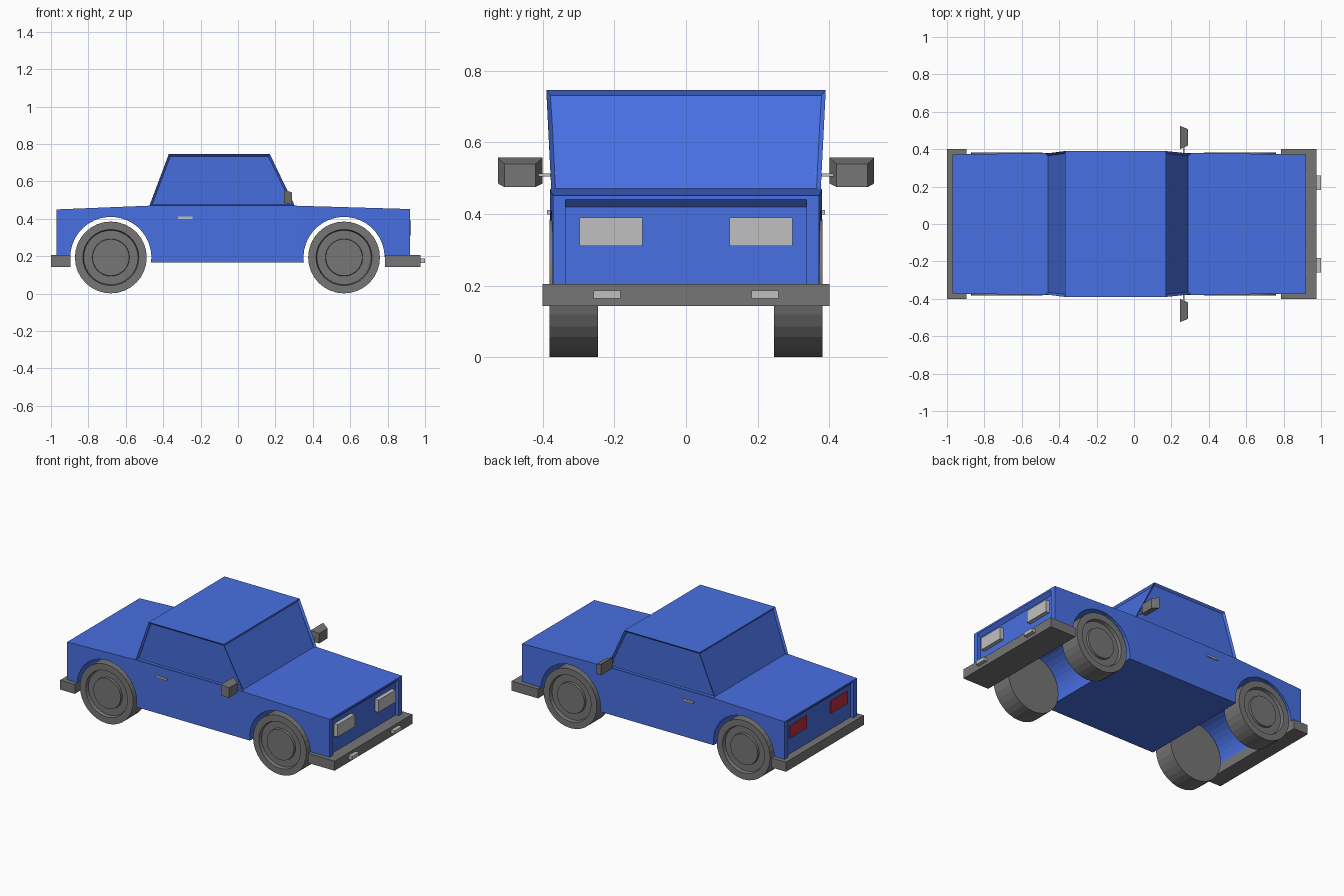
import bpy, bmesh, math
from mathutils import Vector

if "Cube" in bpy.data.objects:
    bpy.data.objects.remove(bpy.data.objects["Cube"])


def material(name, rgb):
    m = bpy.data.materials.new(name)
    m.diffuse_color = (*rgb, 1)
    m.use_nodes = True
    m.node_tree.nodes["Principled BSDF"].inputs["Base Color"].default_value = m.diffuse_color
    return m


BLUE = material("body blue", (0.065, 0.16, 0.76))
GREY = material("dark grey", (0.18, 0.18, 0.18))
SILVER = material("light grey", (0.53, 0.53, 0.53))
RED = material("lamp red", (0.50, 0.03, 0.05))


def finish(bm, name, mat):
    bmesh.ops.recalc_face_normals(bm, faces=bm.faces)
    mesh = bpy.data.meshes.new(name)
    bm.to_mesh(mesh)
    bm.free()
    mesh.materials.append(mat)
    ob = bpy.data.objects.new(name, mesh)
    bpy.context.collection.objects.link(ob)
    return ob


def box(name, x, y, z, mat):
    bm = bmesh.new()
    bmesh.ops.create_cube(bm, size=1)
    for v in bm.verts:
        v.co = [(a + b) / 2 + c * (b - a) for (a, b), c in zip((x, y, z), v.co)]
    return finish(bm, name, mat)


def prism(points, half_width):
    """Side profile in x and z, extruded across the car."""
    bm = bmesh.new()
    face = bm.faces.new([bm.verts.new((x, -half_width, z)) for x, z in points])
    new = bmesh.ops.extrude_face_region(bm, geom=[face])["geom"]
    for v in new:
        if isinstance(v, bmesh.types.BMVert):
            v.co.y = half_width
    return bm


def loft(back, front):
    """Closed solid between two four-point loops."""
    bm = bmesh.new()
    a = [bm.verts.new(p) for p in back]
    b = [bm.verts.new(p) for p in front]
    bm.faces.new(a)
    bm.faces.new(b)
    for i in range(4):
        j = (i + 1) % 4
        bm.faces.new((a[i], a[j], b[j], b[i]))
    bmesh.ops.recalc_face_normals(bm, faces=bm.faces)
    return bm


AXLES = {"rear": -0.68, "front": 0.567}
AXLE_Z, WHEEL_R, ARCH_R = 0.193, 0.192, 0.217


def arch(cx, z0, z1, steps=20):
    """Wheel arch curve from the front end (height z0) to the rear end (z1)."""
    a0 = math.asin((z0 - AXLE_Z) / ARCH_R)
    a1 = math.pi - math.asin((z1 - AXLE_Z) / ARCH_R)
    return [(cx + ARCH_R * math.cos(a0 + (a1 - a0) * i / steps),
             AXLE_Z + ARCH_R * math.sin(a0 + (a1 - a0) * i / steps))
            for i in range(steps + 1)]


# Lower body: side profile with wheel arches, tapering towards both ends
profile = [(-0.97, 0.195), (-0.97, 0.45), (-0.47, 0.47), (0.30, 0.47),
           (0.92, 0.452), (0.92, 0.195)]
profile += arch(AXLES["front"], 0.195, 0.165) + arch(AXLES["rear"], 0.165, 0.195)
bm = prism(profile, 0.38)
for cut_x in (-0.44, 0.33):
    bmesh.ops.bisect_plane(bm, geom=bm.verts[:] + bm.edges[:] + bm.faces[:],
                           plane_co=(cut_x, 0, 0), plane_no=(1, 0, 0))
for v in bm.verts:
    beyond = max(v.co.x - 0.33, -0.44 - v.co.x, 0)
    v.co.y *= 1 - 0.04 * beyond
body = finish(bm, "body", BLUE)

# Recessed nose and tail panels with a sloping top lip
for end, outer in (("nose", 0.92), ("tail", -0.97)):
    s = math.copysign(1, outer)
    inner = outer - 0.02 * s
    cutter = finish(prism([(inner, 0.1), (inner, 0.42), (outer, 0.44),
                           (outer + 0.05 * s, 0.44), (outer + 0.05 * s, 0.1)], 0.336),
                    end + "_cutter", BLUE)
    cutter.hide_render = True
    mod = body.modifiers.new(end + " recess", 'BOOLEAN')
    mod.operation = 'DIFFERENCE'
    mod.object = cutter
    bpy.context.view_layer.objects.active = body
    bpy.ops.object.modifier_apply(modifier=mod.name)
    bpy.data.objects.remove(cutter)

# Cabin: flares outward to the roof, window panels inset on four sides
base = [(-0.475, -0.376, 0.466), (0.305, -0.376, 0.466),
        (0.305, 0.376, 0.466), (-0.475, 0.376, 0.466)]
roof = [(-0.37, -0.39, 0.746), (0.17, -0.39, 0.746),
        (0.17, 0.39, 0.746), (-0.37, 0.39, 0.746)]
bm = loft(base, roof)
windows = [f for f in bm.faces if abs(f.normal.z) < 0.8]
bmesh.ops.inset_individual(bm, faces=windows, thickness=0.016, depth=-0.012)
finish(bm, "cabin", BLUE)

# Bumpers
box("front_bumper", (0.785, 0.975), (-0.4, 0.4), (0.143, 0.205), GREY)
box("rear_bumper", (-1.0, -0.895), (-0.4, 0.4), (0.143, 0.205), GREY)


def wheel(name, cx, side):
    """Lathed wheel with a sunken rim and raised hub."""
    section = [(0, 0.245), (WHEEL_R, 0.245), (WHEEL_R, 0.381), (0.15, 0.381),
               (0.145, 0.36), (0.10, 0.36), (0.098, 0.375), (0, 0.375)]
    bm = bmesh.new()
    vs = [bm.verts.new((r, y, 0)) for r, y in section]
    es = [bm.edges.new(pair) for pair in zip(vs, vs[1:])]
    bmesh.ops.spin(bm, geom=vs + es, cent=(0, 0, 0), axis=(0, 1, 0),
                   angle=math.tau, steps=32, use_merge=True)
    bmesh.ops.remove_doubles(bm, verts=bm.verts, dist=1e-4)
    for v in bm.verts:
        v.co = Vector((v.co.x + cx, v.co.y * side, v.co.z + AXLE_Z))
    finish(bm, name, GREY)


# Paired parts on each side
for side, label in ((-1, "right"), (1, "left")):
    def span(a, b):
        return tuple(sorted((a * side, b * side)))

    for axle, cx in AXLES.items():
        wheel(f"{axle}_{label}_wheel", cx, side)
    box(label + "_headlight", (0.89, 0.926), span(0.122, 0.297), (0.31, 0.39), SILVER)
    box(label + "_tail_light", (-0.957, -0.94), span(0.122, 0.297), (0.31, 0.39), RED)
    box(label + "_bumper_lamp", (0.96, 1.0), span(0.183, 0.258), (0.164, 0.187), SILVER)
    box(label + "_door_handle", (-0.322, -0.243), span(0.375, 0.388), (0.399, 0.411), SILVER)
    box(label + "_mirror_stalk", (0.262, 0.27), span(0.36, 0.42), (0.505, 0.513), SILVER)
    # Mirror housing narrows towards the front
    rear = [(0.245, y * side, z) for y, z in
            ((0.4, 0.485), (0.525, 0.485), (0.525, 0.557), (0.4, 0.557))]
    front = [(0.29, y * side, z) for y, z in
             ((0.42, 0.475), (0.507, 0.475), (0.507, 0.54), (0.42, 0.54))]
    finish(loft(rear, front), label + "_mirror", GREY)
